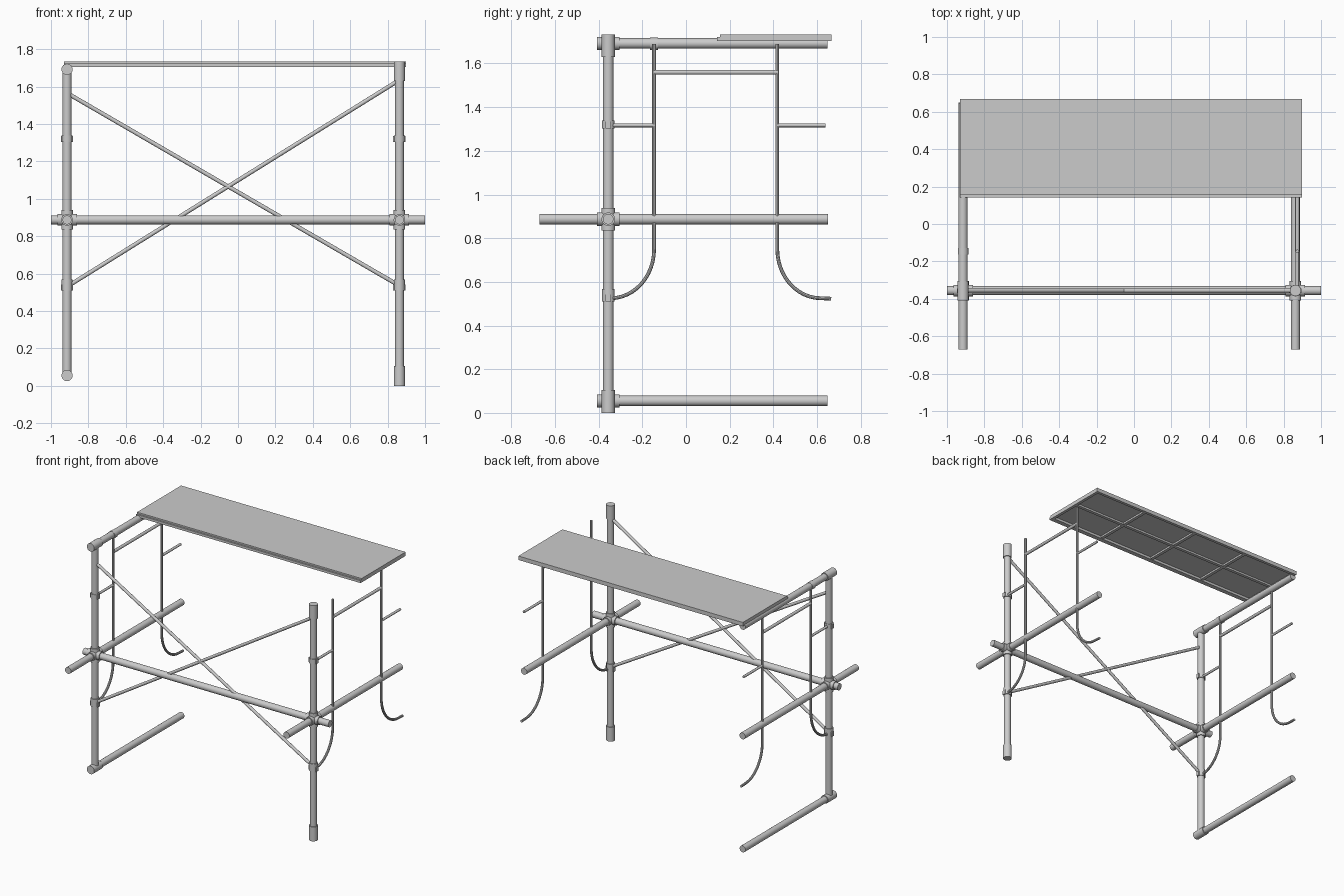
import bpy
import math
from mathutils import Vector

cube = bpy.data.objects.get("Cube")
if cube:
    bpy.data.objects.remove(cube, do_unlink=True)

POST_Y, HUB_Z = -0.356, 0.887
RIGHT_X, LEFT_X = -0.914, 0.863
PIPE, SLEEVE, ROD = 0.024, 0.03, 0.009


def tube(name, start, end, radius, sides=24):
    """Capped round bar between two points."""
    a, b = Vector(start), Vector(end)
    axis = b - a
    bpy.ops.mesh.primitive_cylinder_add(
        vertices=sides, radius=radius, depth=axis.length, location=(a + b) / 2,
        rotation=axis.to_track_quat('Z', 'Y').to_euler())
    bpy.ops.object.shade_smooth_by_angle()
    bpy.context.object.name = name


def box(name, low, high):
    """Axis-aligned block between two corners."""
    a, b = Vector(low), Vector(high)
    bpy.ops.mesh.primitive_cube_add(size=1, location=(a + b) / 2)
    obj = bpy.context.object
    obj.name = name
    obj.scale = b - a
    bpy.ops.object.transform_apply(location=False, rotation=False, scale=True)


def bent_tube(name, points, radius):
    """Round bar along a polyline, turned into a mesh."""
    curve = bpy.data.curves.new(name, 'CURVE')
    curve.dimensions = '3D'
    curve.bevel_depth = radius
    curve.bevel_resolution = 3
    curve.use_fill_caps = True
    spline = curve.splines.new('POLY')
    spline.points.add(len(points) - 1)
    for point, co in zip(spline.points, points):
        point.co = (*co, 1)
    obj = bpy.data.objects.new(name, curve)
    bpy.context.collection.objects.link(obj)
    bpy.ops.object.select_all(action='DESELECT')
    obj.select_set(True)
    bpy.context.view_layer.objects.active = obj
    bpy.ops.object.convert(target='MESH')
    bpy.ops.object.shade_smooth_by_angle()


def hooked_leg(name, x, y, direction, end_y):
    """Upright that sweeps outward into a hook at the bottom."""
    reach, drop, low = 0.2, 0.225, 0.525
    points = [(x, y, 1.69)]
    for i in range(13):
        t = math.radians(90 * i / 12)
        points.append((x, y + direction * reach * (1 - math.cos(t)),
                       low + drop * (1 - math.sin(t))))
    points.append((x, end_y, low - 0.002))
    bent_tube(name, points, ROD)


def side_frame(side, x, rod_x):
    # Middle rail and six-way coupler
    tube(side + "_middle_rail", (x, -0.67, HUB_Z), (x, 0.65, HUB_Z), PIPE)
    hub = Vector((x, POST_Y, HUB_Z))
    for label, axis in (("x", (1, 0, 0)), ("y", (0, 1, 0)), ("z", (0, 0, 1))):
        arm = Vector(axis) * 0.052
        tube(f"{side}_coupler_{label}", hub - arm, hub + arm, 0.031)

    # Post clamps with side lugs
    for label, low, high in (("upper", 1.303, 1.338), ("lower", 0.51, 0.568)):
        tube(f"{side}_{label}_clamp", (x, POST_Y, low), (x, POST_Y, high), 0.029)
        box(f"{side}_{label}_clamp_lug", (x - 0.033, POST_Y - 0.012, low),
            (x + 0.033, POST_Y + 0.012, low + 0.032))

    # Guard frame of thin rods
    front, back = -0.146, 0.418
    hooked_leg(side + "_front_upright", rod_x, front, -1, POST_Y)
    hooked_leg(side + "_back_upright", rod_x, back, 1, 0.665)
    for label, a, b, z, r in (("crossbar", front, back, 1.56, 0.011),
                              ("front_stub", POST_Y, front, 1.317, ROD),
                              ("back_stub", back, 0.638, 1.317, ROD)):
        tube(f"{side}_{label}", (rod_x, a, z), (rod_x, b, z), r, 16)


# Right side: post with end rails held in horizontal tees
side_frame("right", RIGHT_X, RIGHT_X)
tube("right_post", (RIGHT_X, POST_Y, 0.055), (RIGHT_X, POST_Y, 1.692), PIPE)
for label, z in (("bottom", 0.055), ("top", 1.692)):
    tube(f"right_{label}_rail", (RIGHT_X, POST_Y, z), (RIGHT_X, 0.648, z), PIPE)
    tube(f"right_{label}_tee", (RIGHT_X, -0.408, z), (RIGHT_X, -0.305, z), SLEEVE)
tube("top_rail_clamp", (RIGHT_X, -0.164, 1.69), (RIGHT_X, -0.128, 1.69), 0.028)

# Left side: free post with end sleeves
side_frame("left", LEFT_X, LEFT_X + 0.01)
tube("left_post", (LEFT_X, POST_Y, 0.005), (LEFT_X, POST_Y, 1.725), PIPE)
for label, low, high in (("bottom", 0, 0.105), ("top", 1.63, 1.733)):
    tube(f"left_{label}_sleeve", (LEFT_X, POST_Y, low), (LEFT_X, POST_Y, high), SLEEVE)

# Long rail and crossed braces
tube("front_rail", (-1, POST_Y, HUB_Z), (1, POST_Y, HUB_Z), PIPE)
for label, z1, z2 in (("falling", 1.565, 0.535), ("rising", 0.53, 1.635)):
    tube(label + "_brace", (RIGHT_X, POST_Y, z1), (LEFT_X, POST_Y, z2), 0.011, 16)

# Deck: thin sheet with a stepped rim and ribs underneath
X0, X1, Y0, Y1 = -0.93, 0.897, 0.155, 0.667
LOW, TOP, RIM = 1.704, 1.733, 0.022
box("deck_sheet", (X0, Y0, 1.722), (X1, Y1, TOP))
box("deck_front_rim", (X0, Y0 - 0.012, LOW), (X1, Y0 + RIM, 1.722))
box("deck_back_rim", (X0, Y1 - RIM, LOW), (X1, Y1, 1.722))
for label, x in (("right", X0), ("left", X1 - RIM)):
    box(f"deck_{label}_rim", (x, Y0 + RIM, LOW), (x + RIM, Y1 - RIM, 1.722))
mid_y = (Y0 + Y1) / 2
box("deck_spine", (X0 + RIM, mid_y - 0.012, 1.708), (X1 - RIM, mid_y + 0.012, 1.722))
for i in range(1, 4):
    x = X0 + (X1 - X0) * i / 4
    box(f"deck_rib_{i}", (x - 0.012, Y0 + RIM, 1.709), (x + 0.012, Y1 - RIM, 1.722))
